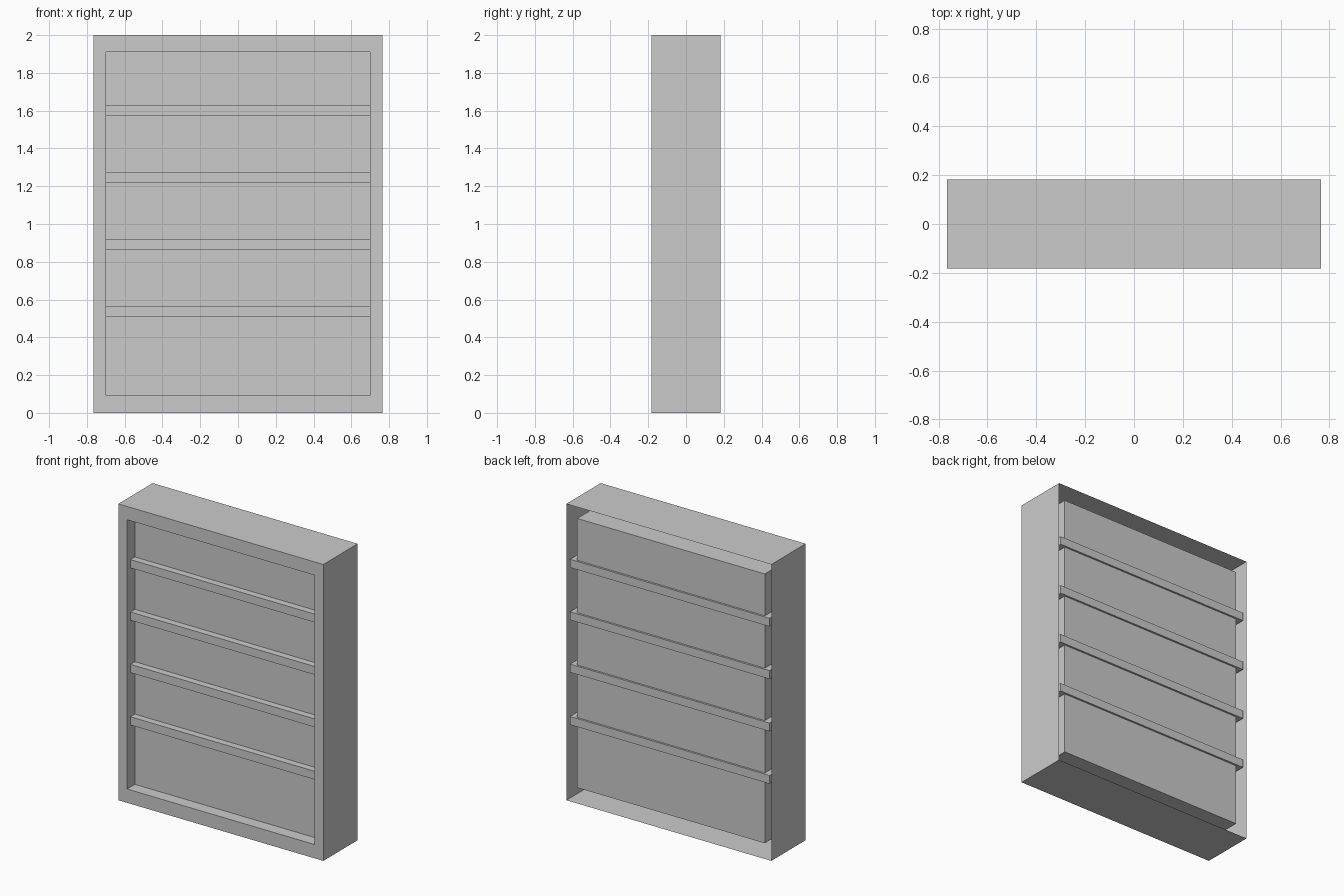
import bpy, bmesh

if "Cube" in bpy.data.objects:
    bpy.data.objects.remove(bpy.data.objects["Cube"])

HALF_W, HALF_D, HEIGHT = 0.765, 0.183, 2.0
IN_W, IN_LOW, IN_HIGH = 0.70, 0.093, 1.91


def finish(name, bm):
    mesh = bpy.data.meshes.new(name)
    bm.to_mesh(mesh)
    bm.free()
    obj = bpy.data.objects.new(name, mesh)
    bpy.context.collection.objects.link(obj)
    return obj


def rings_to_sheet(name, rings):
    """Join rectangular rings (half width, low z, high z, y) and cap the last one."""
    bm = bmesh.new()
    loops = [[bm.verts.new(p) for p in ((-w, y, lo), (w, y, lo), (w, y, hi), (-w, y, hi))]
             for w, lo, hi, y in rings]
    for a, b in zip(loops, loops[1:]):
        for i in range(4):
            j = (i + 1) % 4
            bm.faces.new((a[i], a[j], b[j], b[i])).normal_flip()
    bm.faces.new(loops[-1])
    for f in bm.faces:
        f.normal_update()
    # cap must face the front, and the walls follow it
    bmesh.ops.recalc_face_normals(bm, faces=bm.faces[:])
    cap = bm.faces[:][-1]
    if cap.normal.y > 0:
        bmesh.ops.reverse_faces(bm, faces=bm.faces[:])
    return finish(name, bm)


def box(name, x0, x1, y0, y1, z0, z1):
    bm = bmesh.new()
    bmesh.ops.create_cube(bm, size=1)
    for v in bm.verts:
        v.co.x = x1 if v.co.x > 0 else x0
        v.co.y = y1 if v.co.y > 0 else y0
        v.co.z = z1 if v.co.z > 0 else z0
    return finish(name, bm)


# case: thin open-backed shell, front frame and deep inner recess
rings_to_sheet("bookcase_case", [
    (HALF_W, 0, HEIGHT, HALF_D),
    (HALF_W, 0, HEIGHT, -HALF_D),
    (IN_W, IN_LOW, IN_HIGH, -HALF_D),
    (IN_W, IN_LOW, IN_HIGH, 0.16),
])

# panel closing the recess behind the shelf fronts
rings_to_sheet("front_panel", [(IN_W, IN_LOW, IN_HIGH, -0.10)])

# four shelves passing through the recess walls and panel
for i in range(4):
    z = 0.511 + i * 0.3535
    box(f"shelf_{i + 1}", -0.745, 0.745, -0.147, 0.173, z, z + 0.056)
